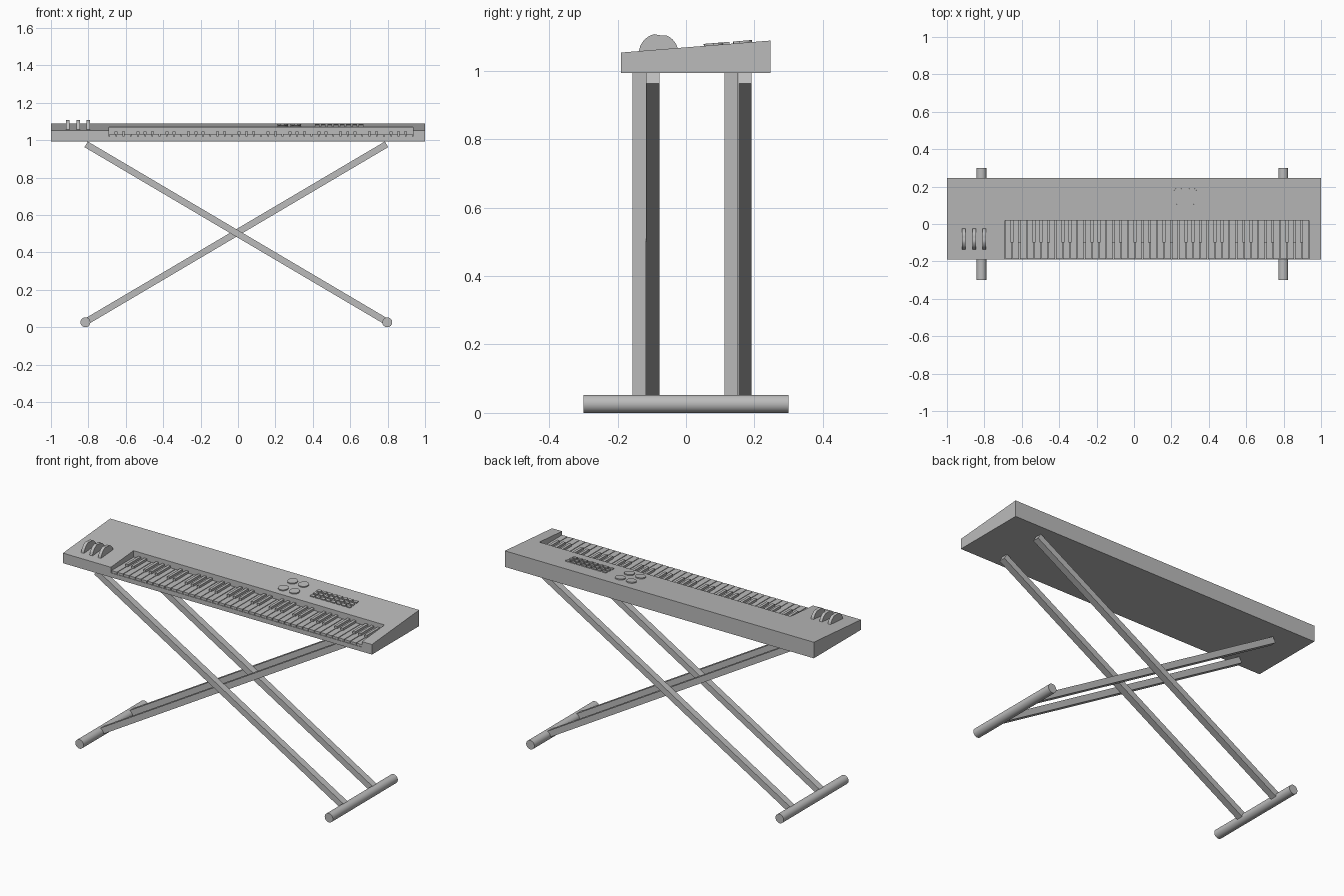
import bpy, bmesh, math
from mathutils import Matrix, Vector

old = bpy.data.objects.get("Cube")
if old:
    bpy.data.objects.remove(old, do_unlink=True)

grey = bpy.data.materials.new("plain_grey")
grey.use_nodes = True
colour = (0.5, 0.5, 0.5, 1)
grey.diffuse_color = colour
grey.node_tree.nodes["Principled BSDF"].inputs["Base Color"].default_value = colour


def finish(bm, name, smooth=False):
    bmesh.ops.recalc_face_normals(bm, faces=bm.faces)
    mesh = bpy.data.meshes.new(name)
    bm.to_mesh(mesh)
    bm.free()
    mesh.materials.append(grey)
    ob = bpy.data.objects.new(name, mesh)
    bpy.context.collection.objects.link(ob)
    if smooth:
        bpy.ops.object.select_all(action="DESELECT")
        ob.select_set(True)
        bpy.context.view_layer.objects.active = ob
        bpy.ops.object.shade_smooth_by_angle(angle=math.radians(35))
    return ob


def add_box(bm, lo, hi, turn=Matrix()):
    lo, hi = Vector(lo), Vector(hi)
    size = Matrix.Diagonal((*(hi - lo), 1))
    bmesh.ops.create_cube(bm, size=1, matrix=turn @ Matrix.Translation((lo + hi) / 2) @ size)


def add_profile(bm, points, x0, x1):
    """Extrude a (y, z) outline along x."""
    face = bm.faces.new([bm.verts.new((x0, y, z)) for y, z in points])
    new = bmesh.ops.extrude_face_region(bm, geom=[face])["geom"]
    verts = [v for v in new if isinstance(v, bmesh.types.BMVert)]
    bmesh.ops.translate(bm, verts=verts, vec=(x1 - x0, 0, 0))


FRONT, BACK, BASE = -0.19, 0.247, 0.994
FRONT_TOP, BACK_TOP = 1.053, 1.088
KEY_X0, KEY_X1, KEY_BACK, FLOOR = -0.69, 0.935, 0.02, 1.02
SLOPE = (BACK_TOP - FRONT_TOP) / (BACK - FRONT)


def panel(x, y):
    """Matrix sitting on the sloped top panel."""
    z = FRONT_TOP + (y - FRONT) * SLOPE
    return Matrix.Translation((x, y, z)) @ Matrix.Rotation(math.atan(SLOPE), 4, "X")


# Wedge-shaped case with an open-fronted key bed
bm = bmesh.new()
add_profile(bm, [(FRONT, BASE), (BACK, BASE), (BACK, BACK_TOP), (FRONT, FRONT_TOP)], -1, 1)
case = finish(bm, "keyboard_case")
bm = bmesh.new()
add_box(bm, (KEY_X0, FRONT - 0.1, FLOOR), (KEY_X1, KEY_BACK, 1.2))
cutter = finish(bm, "key_bed_cutter")
cutter.hide_render = True
mod = case.modifiers.new("key_bed", "BOOLEAN")
mod.operation, mod.solver, mod.object = "DIFFERENCE", "EXACT", cutter
bpy.context.view_layer.objects.active = case
bpy.ops.object.modifier_apply(modifier=mod.name)
bpy.data.objects.remove(cutter, do_unlink=True)

# Six octaves of keys
whites, blacks = bmesh.new(), bmesh.new()
pitch = (KEY_X1 - KEY_X0) / 42
for i in range(42):
    x = KEY_X0 + i * pitch
    add_box(whites, (x + 0.002, FRONT + 0.003, FLOOR - 0.002),
            (x + pitch - 0.002, KEY_BACK, 1.033))
    if i % 7 not in (2, 6):
        xc = x + pitch
        add_box(blacks, (xc - 0.008, -0.1, FLOOR - 0.001), (xc + 0.008, KEY_BACK, 1.046))
finish(whites, "white_keys")
finish(blacks, "black_keys")

# Control wheels, each with a small thumb groove on top
bm = bmesh.new()
radius, cy, cz = 0.058, -0.08, 1.05
outline = []
for k in range(33):
    a = 2 * math.pi * k / 32
    if k == 32:
        break
    r = radius - (0.004 if k in (7, 8) else 0)
    outline.append((cy + r * math.cos(a), cz + r * math.sin(a)))
# keep the wheel inside the case
outline = [(y, max(z, BASE + 0.01)) for y, z in outline if z > BASE + 0.005]
for x in (-0.91, -0.855, -0.80):
    add_profile(bm, outline, x - 0.009, x + 0.009)
finish(bm, "control_wheels", smooth=True)

# Four flat round knobs
bm = bmesh.new()
for x in (0.238, 0.31):
    for y in (0.08, 0.165):
        bmesh.ops.create_cone(bm, cap_ends=True, segments=24, radius1=0.028, radius2=0.028,
                              depth=0.012, matrix=panel(x, y))
finish(bm, "knobs", smooth=True)

# Button grid
bm = bmesh.new()
for col in range(8):
    for row in range(3):
        add_box(bm, (-0.0125, -0.009, -0.005), (0.0125, 0.009, 0.006),
                panel(0.423 + col * 0.0335, 0.088 + row * 0.03))
finish(bm, "buttons")

# Crossed stand: two bars in each direction, offset in depth
MID_X, MID_Z = -0.009, 0.504
SPAN, RISE = 0.803, 0.474
half = math.hypot(SPAN, RISE)
tilt = math.atan2(RISE, SPAN)
for name, sign, starts in (("left_rising_bar", -1, (-0.117, 0.153)),
                           ("right_rising_bar", 1, (-0.156, 0.113))):
    for y0, place in zip(starts, ("front", "back")):
        bm = bmesh.new()
        turn = Matrix.Translation((MID_X, 0, MID_Z)) @ Matrix.Rotation(sign * tilt, 4, "Y")
        add_box(bm, (-half, y0, -0.0175), (half, y0 + 0.039, 0.0175), turn)
        finish(bm, place + "_" + name)

# Round floor feet
for name, side in (("left_foot", 1), ("right_foot", -1)):
    bm = bmesh.new()
    place = Matrix.Translation((MID_X + side * 0.807, 0, 0.0265))
    bmesh.ops.create_cone(bm, cap_ends=True, segments=32, radius1=0.0265, radius2=0.0265,
                          depth=0.6, matrix=place @ Matrix.Rotation(math.pi / 2, 4, "X"))
    finish(bm, name, smooth=True)
